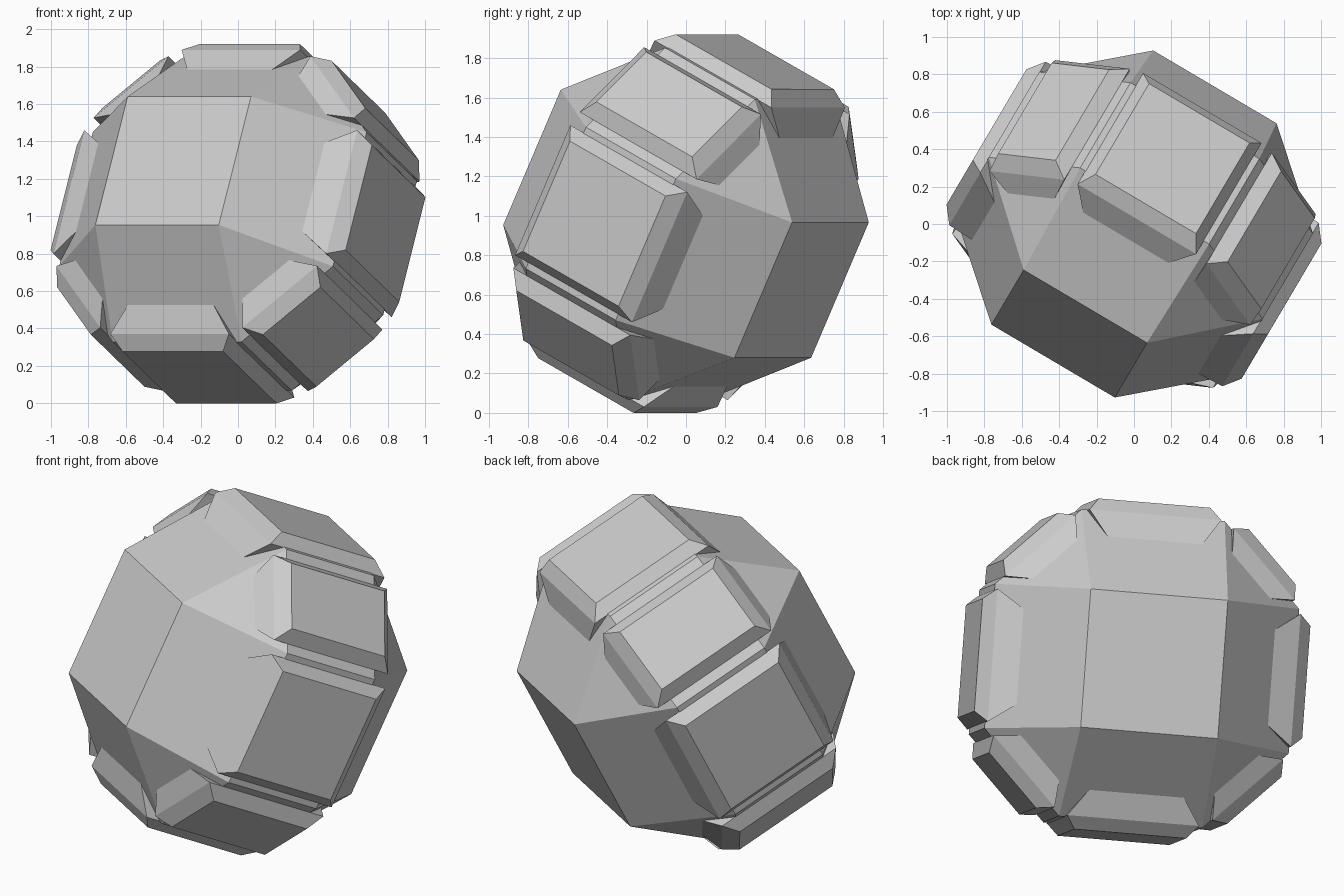
import bpy, bmesh
from math import cos, sin, radians
from mathutils import Matrix, Vector

if "Cube" in bpy.data.objects:
    bpy.data.objects.remove(bpy.data.objects["Cube"])

# Tilted frame: local X/Y span the panel belt, local Z is the axis through the square ends
U = Vector((0.861, -0.508, 0)).normalized()
N = Vector((-0.456, -0.772, 0.443)).normalized()
V = N.cross(U).normalized()
FRAME = Matrix.Translation((0, 0, 0.96)) @ Matrix((U, V, N)).transposed().to_4x4()


def hull_object(name, points, matrix):
    """Closed convex solid from a few points, flat polygons merged."""
    bm = bmesh.new()
    for p in points:
        bm.verts.new(p)
    bmesh.ops.convex_hull(bm, input=bm.verts)
    bmesh.ops.dissolve_limit(bm, angle_limit=radians(1), verts=bm.verts, edges=bm.edges)
    bmesh.ops.recalc_face_normals(bm, faces=bm.faces)
    mesh = bpy.data.meshes.new(name)
    bm.to_mesh(mesh)
    bm.free()
    obj = bpy.data.objects.new(name, mesh)
    bpy.context.collection.objects.link(obj)
    obj.matrix_world = matrix
    return obj


# Faceted body: square ends and a belt of alternating wide and narrow sides
body = []
for side in (-1, 1):
    for sx in (-1, 1):
        for sy in (-1, 1):
            body += [(sx * 0.383, sy * 0.383, side * 0.76),
                     (sx * 0.40, sy * 0.85, side * 0.295),
                     (sx * 0.85, sy * 0.40, side * 0.295)]
hull_object("faceted_body", body, FRAME)

# Raised chamfered panels: (distance from axis, half width round belt, half length along axis)
WIDE = [(0.916, 0.312, 0.314), (0.847, 0.368, 0.384), (0.66, 0.235, 0.459)]
NARROW = [(0.955, 0.20, 0.314), (0.884, 0.26, 0.384), (0.72, 0.11, 0.47)]
for k in range(8):
    rings = NARROW if k % 2 else WIDE
    points = [(r, sy * w, sz * h) for r, w, h in rings for sy in (-1, 1) for sz in (-1, 1)]
    hull_object(f"belt_panel_{k + 1}", points, FRAME @ Matrix.Rotation(radians(45 * k), 4, 'Z'))
